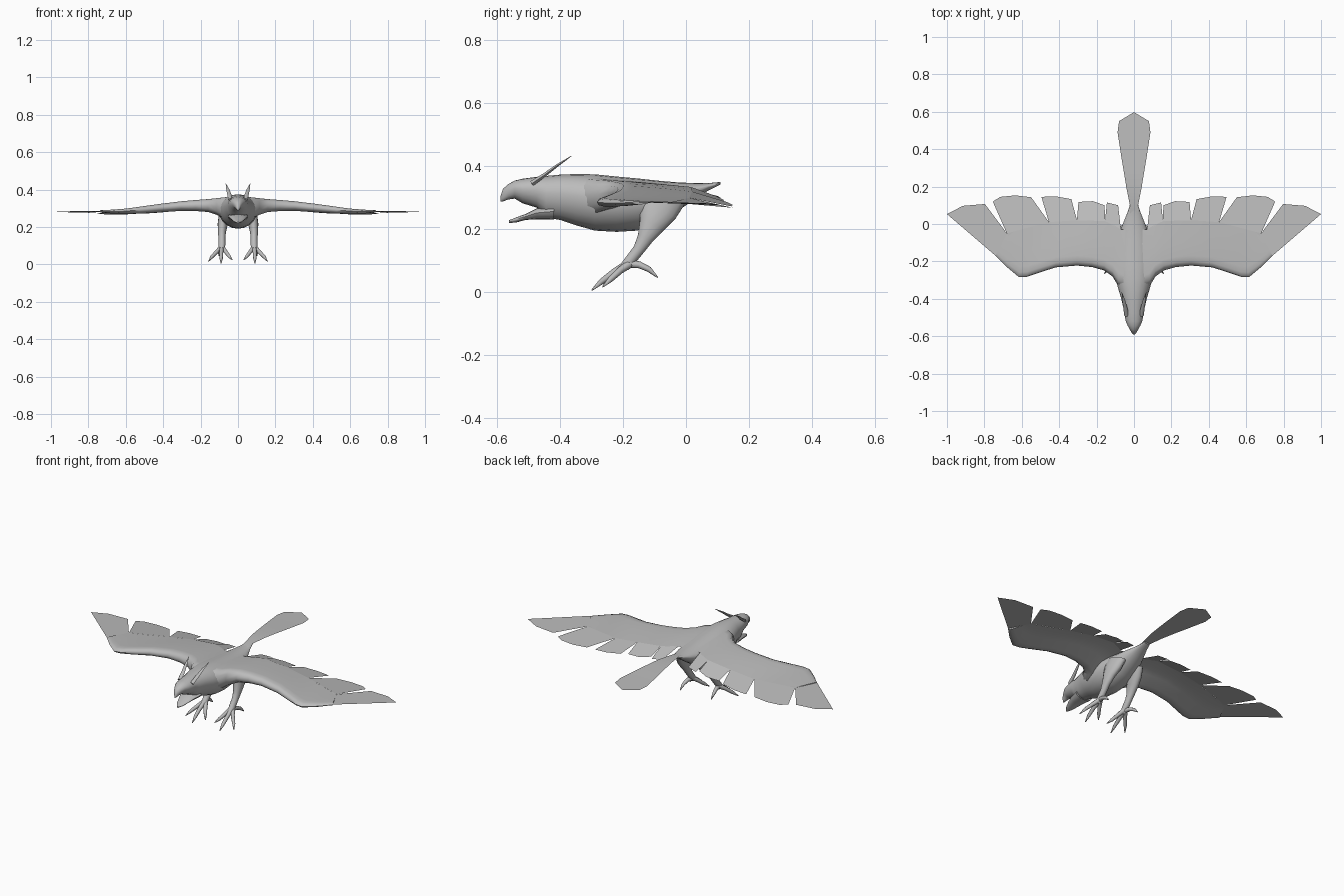
import bpy, math
from mathutils import Vector

grey = bpy.data.materials.new("plain_grey")
grey.diffuse_color = (0.5, 0.5, 0.5, 1)


def make(name, verts, faces, mirror=False, angle=50):
    me = bpy.data.meshes.new(name)
    me.from_pydata([tuple(v) for v in verts], [], faces)
    me.materials.append(grey)
    ob = bpy.data.objects.new(name, me)
    bpy.context.collection.objects.link(ob)
    bpy.ops.object.select_all(action='DESELECT')
    ob.select_set(True)
    bpy.context.view_layer.objects.active = ob
    bpy.ops.object.mode_set(mode='EDIT')
    bpy.ops.mesh.select_all(action='SELECT')
    if len(faces) > 12:
        bpy.ops.mesh.normals_make_consistent(inside=False)
    bpy.ops.object.mode_set(mode='OBJECT')
    bpy.ops.object.shade_smooth_by_angle(angle=math.radians(angle))
    if mirror:
        ob.modifiers.new("Mirror", 'MIRROR')
    return ob


def loft(name, rings, mirror=False, angle=50):
    """Skin a list of equal-length point rings and cap both ends."""
    n = len(rings[0])
    verts = [p for r in rings for p in r]
    faces = [(i * n + j, i * n + (j + 1) % n, (i + 1) * n + (j + 1) % n, (i + 1) * n + j)
             for i in range(len(rings) - 1) for j in range(n)]
    faces += [tuple(range(n))[::-1], tuple(range(len(verts) - n, len(verts)))]
    return make(name, verts, faces, mirror, angle)


def body_ring(y, hw, top, bot, n=20):
    zc = (top + bot) / 2 + (top - bot) * 0.08
    ring = []
    for k in range(n):
        a = 2 * math.pi * k / n
        s = math.sin(a)
        ring.append((hw * math.cos(a), y, zc + s * ((top - zc) if s > 0 else (zc - bot))))
    return ring


def tube(name, path, mirror=True, n=10):
    """Path entries: x, y, z, radius across, radius along y."""
    pts = [Vector(p[:3]) for p in path]
    rings = []
    for i, p in enumerate(path):
        d = (pts[min(i + 1, len(pts) - 1)] - pts[max(i - 1, 0)]).normalized()
        u = Vector((1, 0, 0))
        u = (u - d * u.dot(d)).normalized()
        v = d.cross(u)
        rings.append([pts[i] + u * p[3] * math.cos(2 * math.pi * k / n)
                      + v * p[4] * math.sin(2 * math.pi * k / n) for k in range(n)])
    return loft(name, rings, mirror, 70)


# Body with skull and upper beak: y, half width, top, bottom
loft("body", [body_ring(*s) for s in [
    (-.590, .004, .305, .287), (-.582, .012, .328, .288), (-.565, .022, .343, .294),
    (-.545, .033, .354, .297), (-.52, .044, .360, .282), (-.475, .052, .366, .268),
    (-.445, .058, .369, .236), (-.40, .068, .373, .229), (-.35, .083, .375, .212),
    (-.29, .100, .374, .195), (-.22, .105, .367, .191), (-.155, .100, .361, .195),
    (-.08, .085, .353, .225), (-.02, .068, .348, .262), (.03, .048, .346, .295),
    (.07, .032, .346, .322), (.11, .020, .350, .342)]], angle=60)

# Lower beak
loft("lower_beak", [body_ring(*s, n=12) for s in [
    (-.42, .055, .275, .230), (-.475, .045, .266, .231), (-.51, .034, .248, .229),
    (-.54, .022, .237, .221), (-.563, .006, .228, .219)]], angle=60)

# Head crests
tube("crest", [(.040, -.49, .345, .012, .010), (.046, -.45, .372, .011, .007),
               (.055, -.41, .402, .008, .005), (.065, -.365, .432, .001, .001)], n=6)

# Wing arm stations: lead x, lead y, trail x, trail y, top z, thickness, trail z
stations = [
    (.03, -.36, .02, -.03, .366, .12, .340), (.085, -.33, .07, -.03, .360, .11, .338),
    (.115, -.28, .10, -.01, .356, .090, .336), (.16, -.248, .155, .015, .351, .070, .334),
    (.225, -.23, .23, .018, .346, .060, .327), (.305, -.222, .305, .02, .339, .052, .319),
    (.42, -.232, .39, .015, .325, .046, .307), (.53, -.268, .455, .01, .310, .038, .299),
    (.575, -.283, .53, -.01, .303, .032, .294), (.615, -.284, .59, -.026, .298, .028, .290),
    (.68, -.23, .64, -.039, .293, .020, .287), (.74, -.17, .68, -.05, .290, .012, .285)]
# Chord profile: fraction from leading edge, drop as share of thickness
profile = [(0, .5), (.03, .2), (.10, .02), (.22, 0), (.5, 0), (.75, 0), (1, 0),
           (.75, .08), (.5, .35), (.25, .9), (.12, 1), (.03, .8)]
rings = []
for xl, yl, xt, yt, zt, th, zr in stations:
    rings.append([(xl + (xt - xl) * t, yl + (yt - yl) * t,
                   zt + (zr - zt) * t ** 1.5 - th * d) for t, d in profile])
loft("wing", rings, mirror=True, angle=70)

# Flight feathers as thin sheets along the trailing edge
feathers = [
    [(.07, -.03, .338), (.155, .015, .334), (.145, .115, .298), (.085, .10, .305)],
    [(.155, .015, .334), (.305, .02, .319), (.297, .118, .288), (.22, .122, .292),
     (.157, .10, .303)],
    [(.305, .02, .319), (.455, .01, .299), (.495, .145, .272), (.42, .148, .277),
     (.335, .133, .285)],
    [(.455, .01, .299), (.68, -.05, .285), (.755, .12, .271), (.715, .145, .268),
     (.635, .153, .267), (.55, .143, .269)],
    [(.68, -.05, .285), (.74, -.17, .286), (1.0, .053, .283), (.915, .097, .279),
     (.797, .107, .276)]]
verts, faces = [], []
for f in feathers:
    faces.append(tuple(range(len(verts), len(verts) + len(f))))
    verts += f
make("wing_feathers", verts, faces, mirror=True)

# Tail fan: half width, y, z
tail = [(.020, .05, .343), (.022, .10, .350), (.040, .19, .355), (.053, .27, .353),
        (.068, .36, .349), (.088, .49, .343), (.080, .55, .341), (.002, .597, .339)]
verts = [(s * w, y, z) for w, y, z in tail for s in (-1, 1)]
make("tail", verts, [(2 * i, 2 * i + 1, 2 * i + 3, 2 * i + 2) for i in range(len(tail) - 1)])

# Legs
tube("leg", [(.060, -.075, .300, .030, .075), (.072, -.09, .255, .032, .062),
             (.082, -.108, .215, .027, .043), (.086, -.130, .170, .021, .026),
             (.086, -.150, .135, .018, .019), (.086, -.176, .102, .018, .018),
             (.087, -.195, .080, .016, .016)], n=14)

# Toes: three forward, one back
toes = {
    "middle_toe": [(.087, -.18, .092), (.090, -.23, .062), (.090, -.27, .032), (.090, -.30, .005)],
    "outer_toe": [(.088, -.175, .092), (.113, -.21, .068), (.140, -.24, .040), (.158, -.265, .016)],
    "inner_toe": [(.085, -.18, .092), (.066, -.21, .068), (.046, -.24, .042), (.030, -.262, .024)],
    "back_toe": [(.087, -.185, .090), (.095, -.148, .086), (.100, -.118, .072), (.102, -.09, .046)]}
for name, path in toes.items():
    tube(name, [(*p, r, r) for p, r in zip(path, (.014, .011, .009, .002))], n=8)
